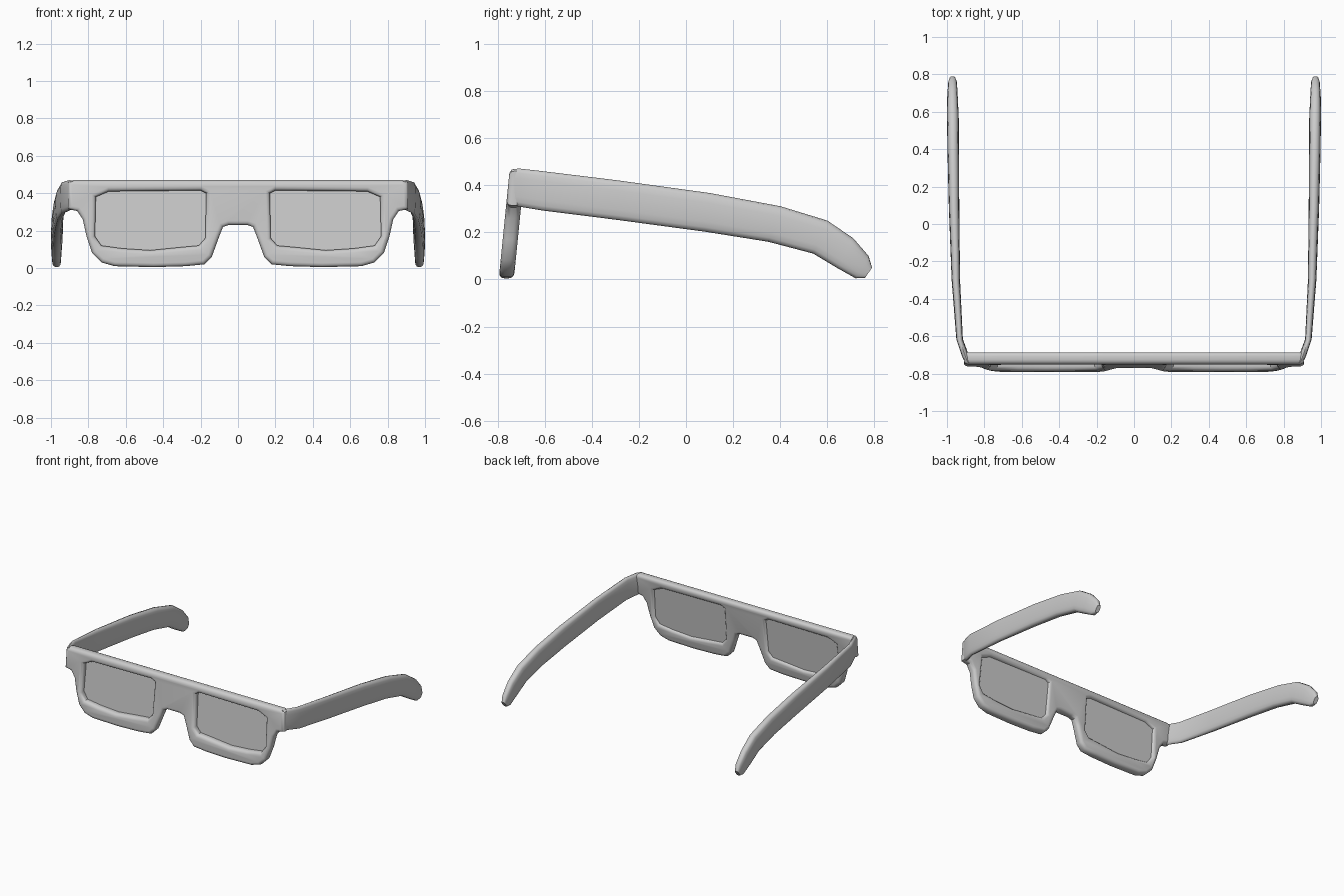
import bpy, bmesh, math

cube = bpy.data.objects.get("Cube")
if cube:
    bpy.data.objects.remove(cube, do_unlink=True)


def material(name, value):
    mat = bpy.data.materials.new(name)
    mat.use_nodes = True
    colour = (value, value, value, 1)
    mat.diffuse_color = colour
    mat.node_tree.nodes["Principled BSDF"].inputs["Base Color"].default_value = colour
    return mat


frame_grey = material("light grey plastic", 0.6)


def add_object(name, mesh, mat, angle):
    obj = bpy.data.objects.new(name, mesh)
    bpy.context.collection.objects.link(obj)
    mesh.materials.clear()
    mesh.materials.append(mat)
    bpy.ops.object.select_all(action='DESELECT')
    obj.select_set(True)
    bpy.context.view_layer.objects.active = obj
    bpy.ops.object.shade_smooth_by_angle(angle=math.radians(angle))
    return obj


def mirrored(points):
    return [(-x, z) for x, z in reversed(points)]


def leaning_plate(name, loops, half, bevel, shift, mat):
    """Fill x-z outlines, thicken them and lean the lower edge forward."""
    curve = bpy.data.curves.new(name + " outline", 'CURVE')
    curve.dimensions = '2D'
    curve.fill_mode = 'BOTH'
    curve.extrude = half - bevel
    curve.bevel_depth = bevel
    curve.bevel_resolution = 2
    curve.offset = -bevel
    for loop in loops:
        spline = curve.splines.new('POLY')
        spline.points.add(len(loop) - 1)
        for point, (x, z) in zip(spline.points, loop):
            point.co = (x, z, 0, 1)
        spline.use_cyclic_u = True
    helper = bpy.data.objects.new(name + " helper", curve)
    bpy.context.collection.objects.link(helper)
    graph = bpy.context.evaluated_depsgraph_get()
    mesh = bpy.data.meshes.new_from_object(helper.evaluated_get(graph))
    bpy.data.objects.remove(helper, do_unlink=True)
    for v in mesh.vertices:
        x, z, depth = v.co
        v.co = (x, -0.763 + 0.1 * z - depth + shift, z)
    bm = bmesh.new()
    bm.from_mesh(mesh)
    bmesh.ops.remove_doubles(bm, verts=bm.verts, dist=0.0005)
    bmesh.ops.recalc_face_normals(bm, faces=bm.faces)
    bm.to_mesh(mesh)
    bm.free()
    return add_object(name, mesh, mat, 40)


# Front frame with two lens openings
half_outline = [(0.05, 0.23), (0.08, 0.22), (0.1, 0.17), (0.14, 0.06), (0.18, 0.02),
                (0.28, 0.01), (0.45, 0.005), (0.66, 0.01), (0.73, 0.03), (0.78, 0.08),
                (0.81, 0.17), (0.83, 0.26), (0.86, 0.305), (0.91, 0.315),
                (0.91, 0.46), (0.88, 0.47)]
opening = [(0.17, 0.4), (0.2, 0.415), (0.69, 0.41), (0.76, 0.38), (0.765, 0.17),
           (0.73, 0.12), (0.62, 0.105), (0.47, 0.095), (0.32, 0.11), (0.21, 0.12),
           (0.175, 0.16)]
leaning_plate("front_frame", [half_outline + mirrored(half_outline), opening,
                              mirrored(opening)], 0.032, 0.022, 0, frame_grey)

# Lenses
for name, loop in (("left_lens", opening), ("right_lens", mirrored(opening))):
    leaning_plate(name, [loop], 0.003, 0, 0.012, frame_grey)

# Temple stations: top y, top z, bottom y, bottom z, inner x, outer x
stations = [(-0.74, 0.467, -0.74, 0.315, 0.872, 0.905),
            (-0.71, 0.471, -0.70, 0.308, 0.882, 0.92),
            (-0.62, 0.461, -0.61, 0.293, 0.915, 0.95),
            (-0.3, 0.422, -0.3, 0.254, 0.93, 0.975),
            (0.1, 0.367, 0.08, 0.203, 0.934, 0.99),
            (0.4, 0.311, 0.35, 0.16, 0.936, 0.997),
            (0.6, 0.25, 0.54, 0.11, 0.937, 1.0),
            (0.71, 0.175, 0.64, 0.05, 0.942, 0.999),
            (0.775, 0.1, 0.72, 0.005, 0.946, 0.994),
            (0.79, 0.05, 0.76, 0.007, 0.955, 0.986)]
SIDES = 16


def temple(name, side):
    bm = bmesh.new()
    rings = []
    for ty, tz, by, bz, inner, outer in stations:
        ring = []
        for i in range(SIDES):
            a = math.tau * i / SIDES
            c, s = math.cos(a), math.sin(a)
            across = math.copysign(abs(c) ** 0.6, c) / 2 + 0.5
            up = math.copysign(abs(s) ** 0.75, s) / 2 + 0.5
            ring.append(bm.verts.new((side * (inner + (outer - inner) * across),
                                      by + (ty - by) * up, bz + (tz - bz) * up)))
        rings.append(ring)
    for r, q in zip(rings, rings[1:]):
        for i in range(SIDES):
            j = (i + 1) % SIDES
            bm.faces.new((r[i], r[j], q[j], q[i]))
    bm.faces.new(rings[0])
    bm.faces.new(rings[-1])
    bmesh.ops.recalc_face_normals(bm, faces=bm.faces)
    mesh = bpy.data.meshes.new(name)
    bm.to_mesh(mesh)
    bm.free()
    add_object(name, mesh, frame_grey, 50)


temple("left_temple", 1)
temple("right_temple", -1)
